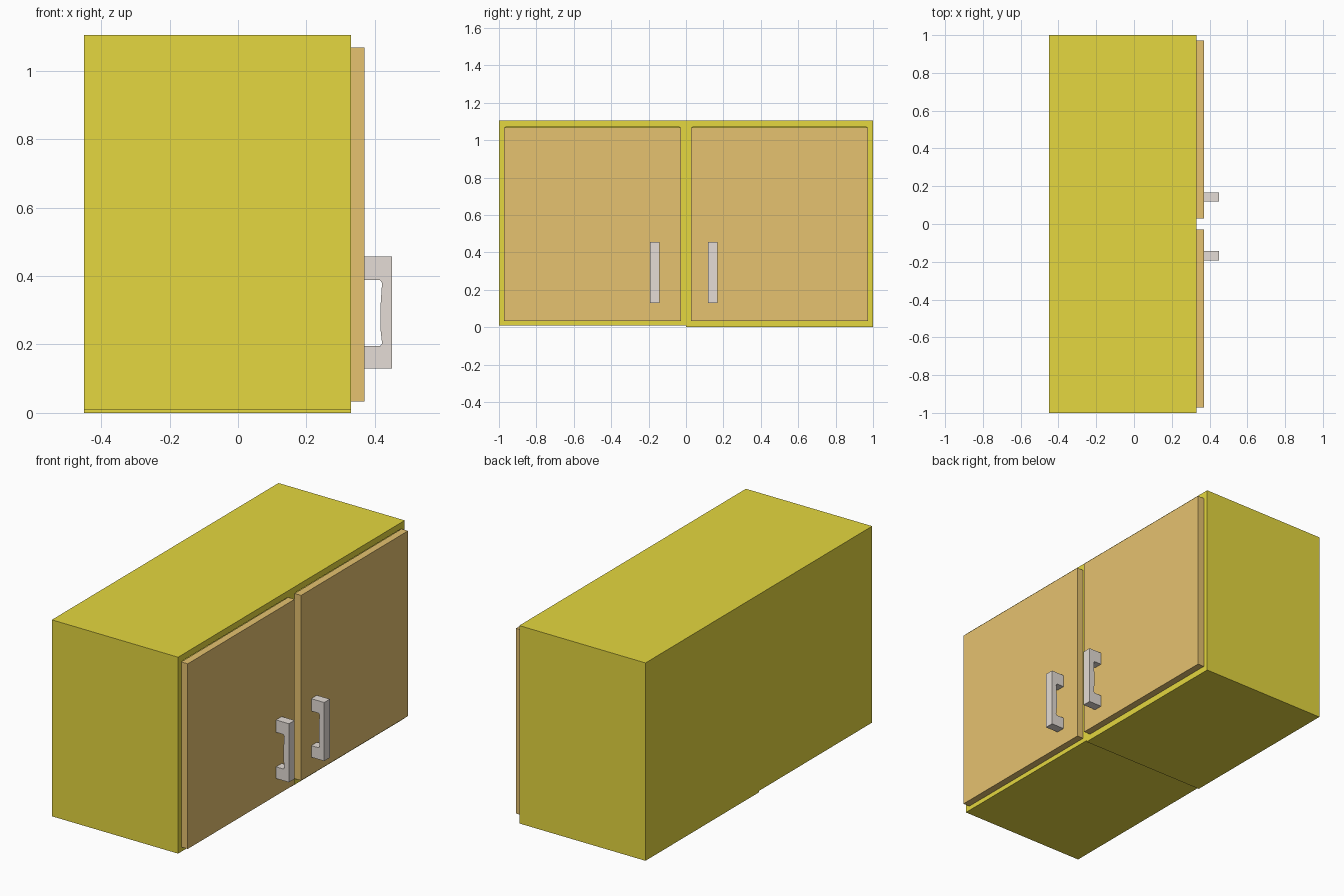
import bpy, bmesh

if "Cube" in bpy.data.objects:
    bpy.data.objects.remove(bpy.data.objects["Cube"])


def material(name, rgb):
    m = bpy.data.materials.new(name)
    m.diffuse_color = (*rgb, 1)
    m.use_nodes = True
    m.node_tree.nodes["Principled BSDF"].inputs["Base Color"].default_value = m.diffuse_color
    return m


YELLOW = material("yellow_paint", (0.78, 0.68, 0.05))
ORANGE = material("orange_wood", (0.79, 0.54, 0.16))
METAL = material("handle_metal", (0.78, 0.72, 0.67))


def finish(name, bm, mat):
    bmesh.ops.recalc_face_normals(bm, faces=bm.faces)
    me = bpy.data.meshes.new(name)
    bm.to_mesh(me)
    bm.free()
    me.materials.append(mat)
    ob = bpy.data.objects.new(name, me)
    bpy.context.collection.objects.link(ob)
    return ob


def box(name, x, y, z, mat):
    """Box between the given (min, max) ranges."""
    bm = bmesh.new()
    bmesh.ops.create_cube(bm, size=1)
    for v in bm.verts:
        v.co = [r[0] + (c + 0.5) * (r[1] - r[0]) for r, c in zip((x, y, z), v.co)]
    return finish(name, bm, mat)


def extrude_y(name, profile, y0, y1, mat):
    """Extrude an (x, z) outline along y."""
    bm = bmesh.new()
    face = bm.faces.new([bm.verts.new((x, y0, z)) for x, z in profile])
    new = bmesh.ops.extrude_face_region(bm, geom=[face])["geom"]
    verts = [g for g in new if isinstance(g, bmesh.types.BMVert)]
    bmesh.ops.translate(bm, verts=verts, vec=(0, y1 - y0, 0))
    return finish(name, bm, mat)


BACK, FRONT, TOP, T = -0.45, 0.33, 1.105, 0.035

# Bracket outline of a pull handle, grip slightly thicker in the middle
HANDLE = [(0.37, 0.13), (0.45, 0.13), (0.45, 0.457), (0.37, 0.457),
          (0.37, 0.388), (0.415, 0.388), (0.421, 0.38), (0.417, 0.32),
          (0.417, 0.24), (0.421, 0.203), (0.415, 0.195), (0.37, 0.195)]

# Two cabinet units side by side: (label, y range, bottom, handle centre)
for side, y0, y1, z0, hy in (("left", -1, 0, 0.008, -0.168),
                             ("right", 0, 1, 0.0, 0.143)):
    # Carcass panels
    box(side + "_bottom_panel", (BACK, FRONT), (y0, y1), (z0, z0 + T), YELLOW)
    box(side + "_top_panel", (BACK, FRONT), (y0, y1), (TOP - T, TOP), YELLOW)
    inner_z = (z0 + T, TOP - T)
    box(side + "_side_panel_a", (BACK, FRONT), (y0, y0 + T), inner_z, YELLOW)
    box(side + "_side_panel_b", (BACK, FRONT), (y1 - T, y1), inner_z, YELLOW)
    box(side + "_back_panel", (BACK, BACK + T), (y0 + T, y1 - T), inner_z, YELLOW)
    # Inner shelves
    for i, z in enumerate((0.345, 0.665)):
        box(f"{side}_shelf_{i + 1}", (BACK + T, FRONT), (y0 + T, y1 - T),
            (z - 0.01, z + 0.01), YELLOW)
    # Door and handle
    box(side + "_door", (FRONT, 0.37), (y0 + 0.028, y1 - 0.028), (0.034, 1.068), ORANGE)
    extrude_y(side + "_handle", HANDLE, hy - 0.025, hy + 0.025, METAL)
